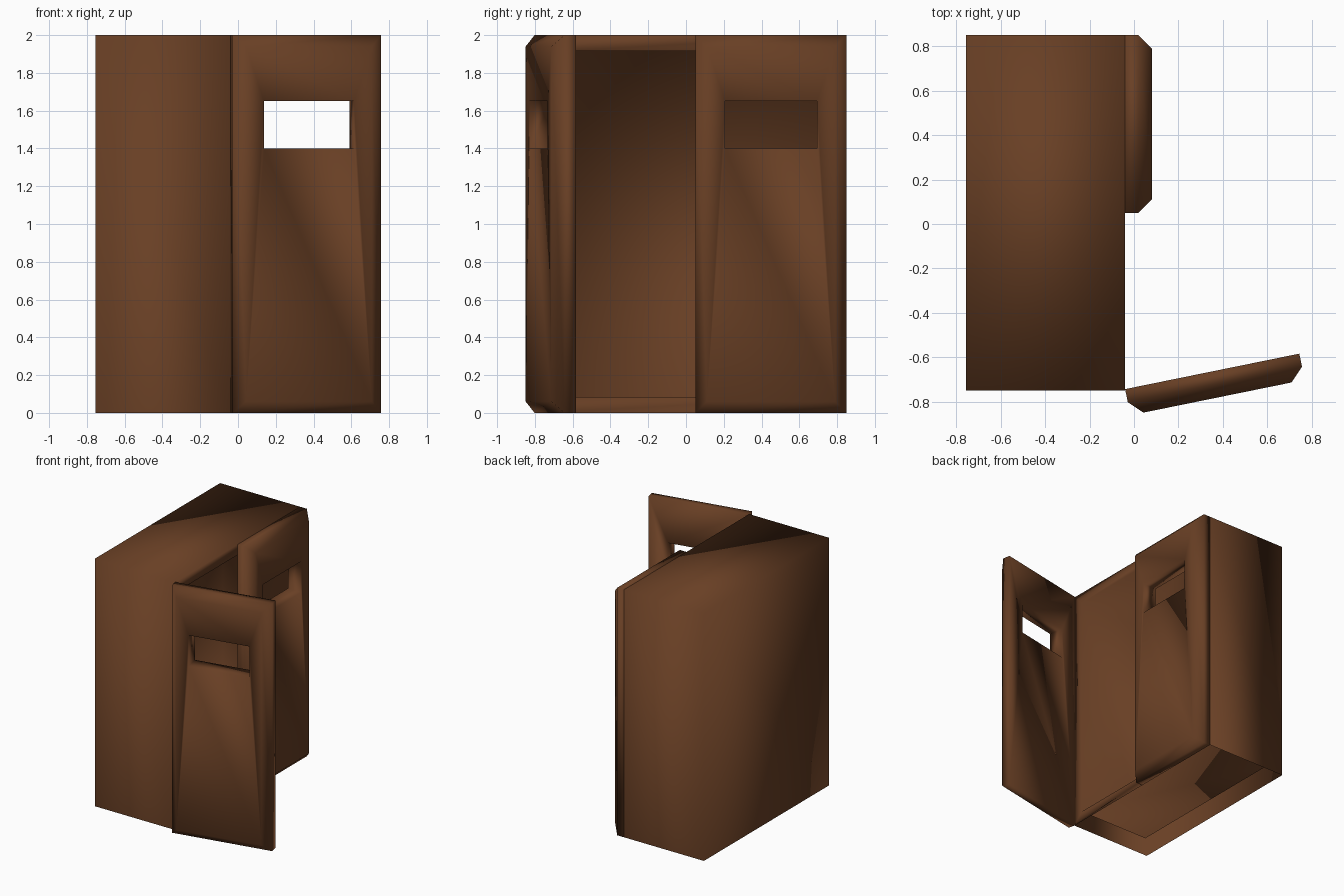
import bpy, bmesh, math
from mathutils import Vector

if "Cube" in bpy.data.objects:
    bpy.data.objects.remove(bpy.data.objects["Cube"])

brown = bpy.data.materials.new("brown_wood")
brown.diffuse_color = (0.14, 0.05, 0.018, 1)
brown.use_nodes = True
brown.node_tree.nodes["Principled BSDF"].inputs["Base Color"].default_value = brown.diffuse_color


def box_bm(lo, hi):
    """bmesh box between two corners."""
    bm = bmesh.new()
    lo, hi = Vector(lo), Vector(hi)
    bmesh.ops.create_cube(bm, size=1)
    for v in bm.verts:
        v.co = Vector([lo[i] + (v.co[i] + 0.5) * (hi[i] - lo[i]) for i in range(3)])
    bm.normal_update()
    return bm


def face_towards(bm, direction):
    return max(bm.faces, key=lambda f: f.normal.dot(Vector(direction)))


def inset_push(bm, face, thickness, push):
    """Inset a face, then move it by a vector."""
    bmesh.ops.inset_region(bm, faces=[face], thickness=thickness, use_even_offset=True)
    for v in face.verts:
        v.co += Vector(push)
    bm.normal_update()


def to_object(bm, name):
    mesh = bpy.data.meshes.new(name)
    bm.to_mesh(mesh)
    bm.free()
    mesh.materials.append(brown)
    mesh.polygons.foreach_set("use_smooth", [True] * len(mesh.polygons))
    obj = bpy.data.objects.new(name, mesh)
    bpy.context.collection.objects.link(obj)
    return obj


# Cabinet: shell open underneath, with a recessed compartment on the +x side
bm = box_bm((-0.755, -0.75, 0), (-0.04, 0.85, 2))
bottom = face_towards(bm, (0, 0, -1))
opening = face_towards(bm, (1, 0, 0))
inset_push(bm, opening, 0.085, (0, 0, 0))
inset_push(bm, opening, 0, (-0.63, 0, 0))
bmesh.ops.delete(bm, geom=[bottom], context='FACES_ONLY')
to_object(bm, "cabinet_body")


# Doors: slab with chamfered outer face and a window cut through
def door(name, location, angle):
    bm = box_bm((0, -0.06, 0), (0.8, 0, 2))
    inset_push(bm, face_towards(bm, (0, -1, 0)), 0.06, (0, -0.06, 0))
    obj = to_object(bm, name)
    cutter = to_object(box_bm((0.157, -0.3, 1.4), (0.643, 0.2, 1.65)), "window_cutter")
    cutter.hide_render = True
    mod = obj.modifiers.new("window", 'BOOLEAN')
    mod.operation = 'DIFFERENCE'
    mod.solver = 'EXACT'
    mod.object = cutter
    bpy.context.view_layer.objects.active = obj
    bpy.ops.object.modifier_apply(modifier=mod.name)
    bpy.data.objects.remove(cutter)
    obj.location = location
    obj.rotation_euler.z = math.radians(angle)


door("closed_door", (-0.04, 0.05, 0), 90)
door("open_door", (-0.04, -0.743, 0), 11.5)
